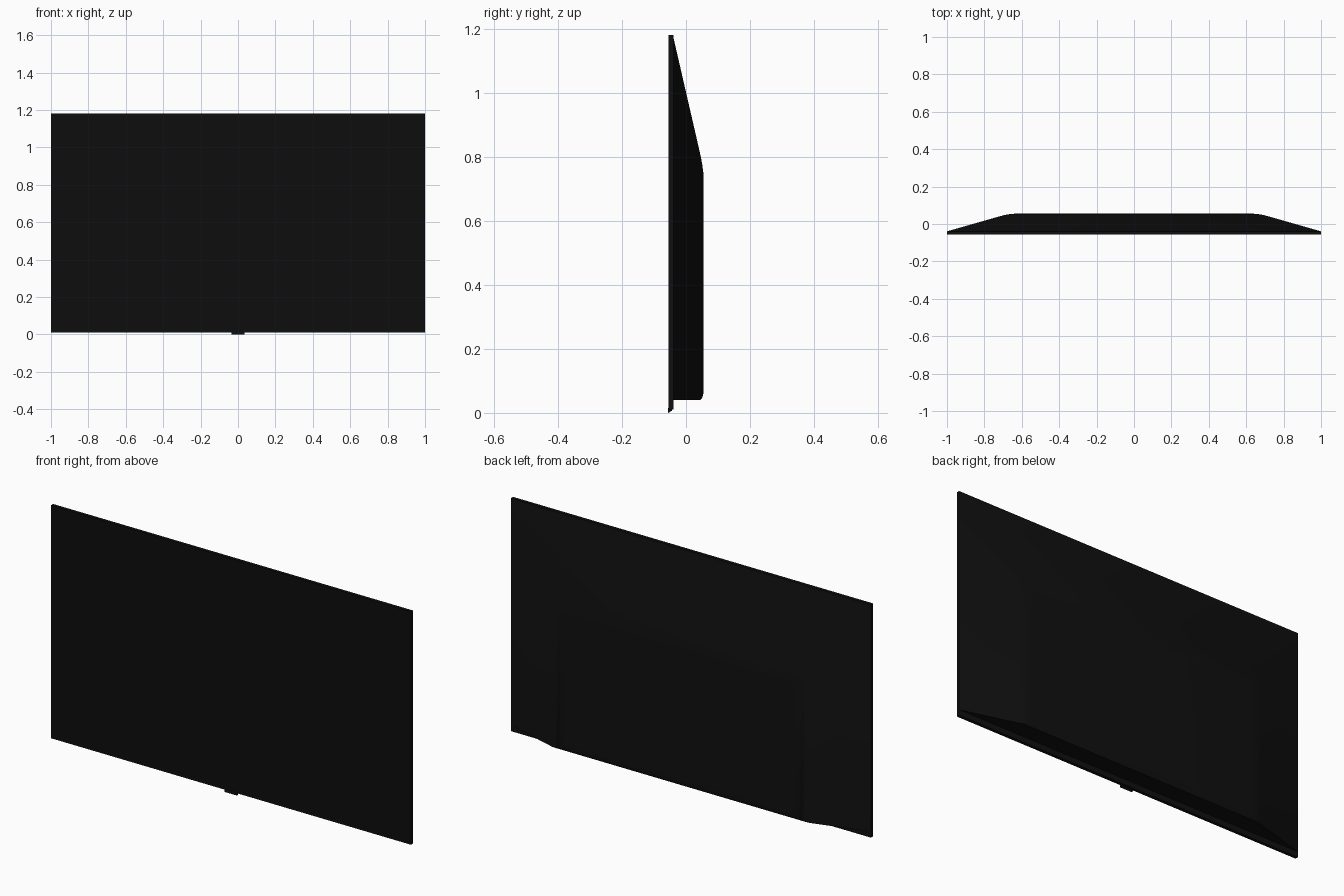
import bpy, bmesh

if "Cube" in bpy.data.objects:
    bpy.data.objects.remove(bpy.data.objects["Cube"])

BACK, FRONT, JOIN = 0.055, -0.055, -0.039
BOTTOM, TOP = 0.011, 1.182


def material(name, value):
    mat = bpy.data.materials.new(name)
    mat.diffuse_color = (value, value, value, 1)
    mat.use_nodes = True
    mat.node_tree.nodes["Principled BSDF"].inputs["Base Color"].default_value = mat.diffuse_color
    return mat


def loft(name, rings, mat, smooth=False):
    """Skin a list of rectangles (y, half width, z low, z high) and cap both ends."""
    bm = bmesh.new()
    loops = [[bm.verts.new(p) for p in ((-w, y, lo), (w, y, lo), (w, y, hi), (-w, y, hi))]
             for y, w, lo, hi in rings]
    for a, b in zip(loops, loops[1:]):
        for i in range(4):
            j = (i + 1) % 4
            bm.faces.new((a[i], a[j], b[j], b[i]))
    bm.faces.new(loops[0])
    bm.faces.new(loops[-1])
    bmesh.ops.recalc_face_normals(bm, faces=bm.faces)
    mesh = bpy.data.meshes.new(name)
    bm.to_mesh(mesh)
    bm.free()
    obj = bpy.data.objects.new(name, mesh)
    bpy.context.collection.objects.link(obj)
    mesh.materials.append(mat)
    if smooth:
        bpy.ops.object.select_all(action='DESELECT')
        obj.select_set(True)
        bpy.context.view_layer.objects.active = obj
        bpy.ops.object.shade_smooth_by_angle(angle=0.5)
    return obj


black = material("black_plastic", 0.005)
glass = material("screen_black", 0.004)

# Thin display panel with a narrow bezel and a slightly sunken screen
panel = loft("display_panel", [(FRONT, 1.0, BOTTOM, TOP), (JOIN, 1.0, BOTTOM, TOP)], black)
panel.data.materials.append(glass)
bm = bmesh.new()
bm.from_mesh(panel.data)
bm.faces.ensure_lookup_table()
face = min(bm.faces, key=lambda f: f.calc_center_median().y)
bmesh.ops.inset_region(bm, faces=[face], thickness=0.006, depth=-0.001)
face.material_index = 1
bm.to_mesh(panel.data)
bm.free()

# Back housing: sloped top and sides, rounded into a flat rear face
loft("back_housing", [
    (JOIN, 0.998, 0.04, 1.172),
    (0.042, 0.715, 0.04, 0.82),
    (0.047, 0.696, 0.042, 0.797),
    (0.051, 0.677, 0.048, 0.775),
    (0.054, 0.657, 0.06, 0.752),
    (BACK, 0.638, 0.075, 0.73),
], black, smooth=True)

# Small sensor tab under the front edge
tab = loft("sensor_tab", [(FRONT - 0.001, 0.035, 0.0, BOTTOM + 0.004),
                          (FRONT + 0.003, 0.035, 0.002, BOTTOM + 0.004),
                          (FRONT + 0.011, 0.033, 0.007, BOTTOM + 0.004)], black)
